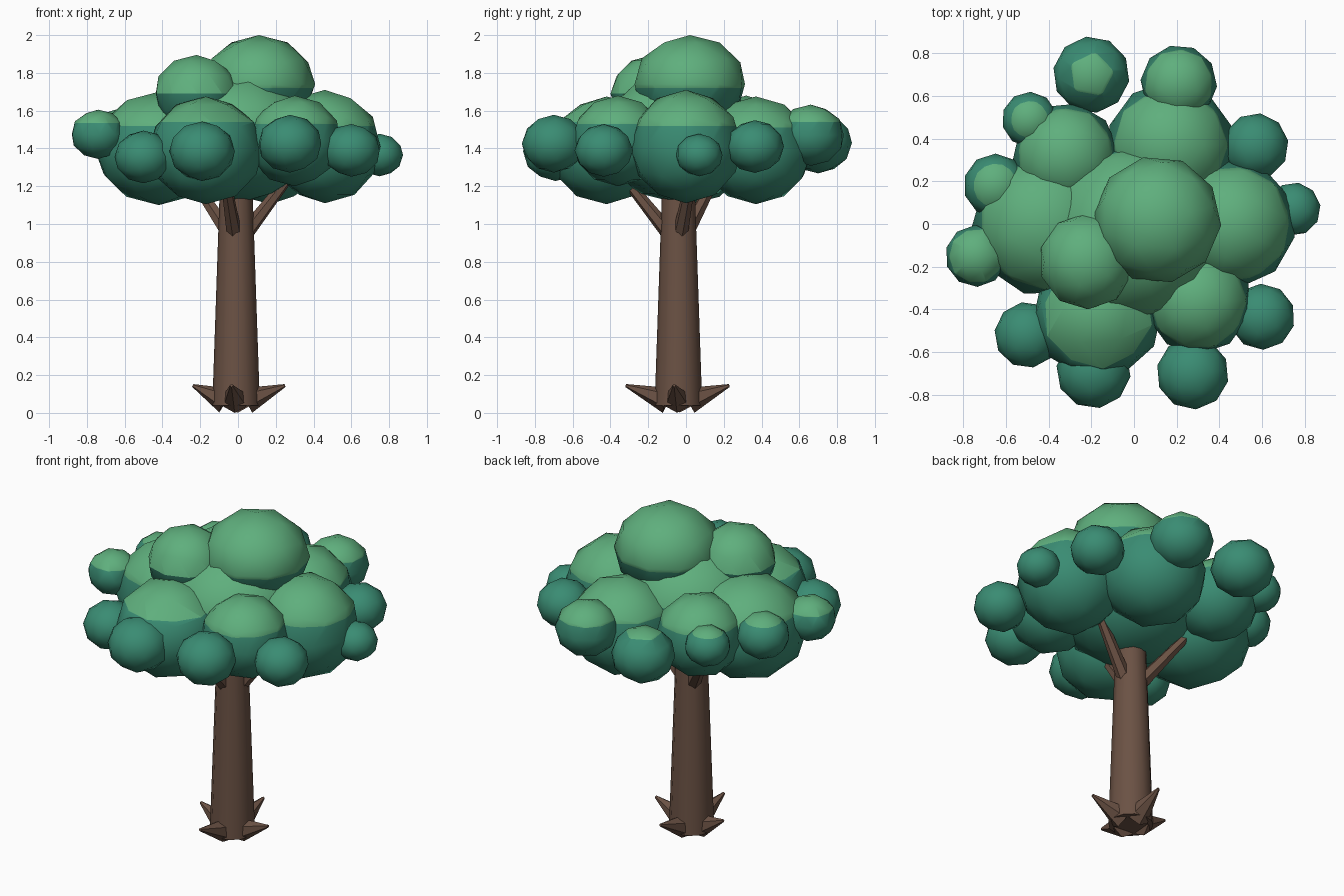
import bpy, bmesh, math, random
from mathutils import Vector, Matrix

if "Cube" in bpy.data.objects:
    bpy.data.objects.remove(bpy.data.objects["Cube"])

random.seed(4)


def material(name, rgb):
    m = bpy.data.materials.new(name)
    m.diffuse_color = (*rgb, 1)
    m.use_nodes = True
    m.node_tree.nodes["Principled BSDF"].inputs["Base Color"].default_value = m.diffuse_color
    return m


BARK = material("brown_bark", (0.147, 0.084, 0.058))
DARK = material("teal_leaves", (0.042, 0.262, 0.171))
LIGHT = material("light_green_leaves", (0.114, 0.429, 0.205))


def finish(name, bm, mats, angle):
    me = bpy.data.meshes.new(name)
    bm.to_mesh(me)
    bm.free()
    ob = bpy.data.objects.new(name, me)
    bpy.context.collection.objects.link(ob)
    for m in mats:
        me.materials.append(m)
    bpy.ops.object.select_all(action='DESELECT')
    ob.select_set(True)
    bpy.context.view_layer.objects.active = ob
    bpy.ops.object.shade_smooth_by_angle(angle=math.radians(angle))
    return ob


def taper(name, start, end, r1, r2, sides):
    """Tapered wooden limb between two points."""
    a, b = Vector(start), Vector(end)
    rot = (b - a).to_track_quat('Z', 'Y').to_matrix().to_4x4()
    bm = bmesh.new()
    bmesh.ops.create_cone(bm, cap_ends=True, segments=sides, radius1=r1, radius2=r2,
                          depth=(b - a).length,
                          matrix=Matrix.Translation((a + b) / 2) @ rot)
    return finish(name, bm, [BARK], 40)


def blob(name, x, y, z, r, rz, cut):
    """Low-poly leaf ball, light green above the cut height."""
    bm = bmesh.new()
    bmesh.ops.create_icosphere(
        bm, subdivisions=2, radius=1,
        matrix=Matrix.Translation((x, y, z))
        @ Matrix.Rotation(random.uniform(0, 6.28), 4, 'Z')
        @ Matrix.Diagonal((r, r, rz, 1)))
    if cut is not None:
        bmesh.ops.bisect_plane(bm, geom=bm.verts[:] + bm.edges[:] + bm.faces[:],
                               plane_co=(x, y, z + cut), plane_no=(0, 0, 1))
        for f in bm.faces:
            f.material_index = int(f.calc_center_median().z > z + cut)
    return finish(name, bm, [DARK, LIGHT], 60)


# Trunk
CX, CY = -0.01, -0.04
taper("trunk", (CX, CY, 0.04), (CX, CY, 1.32), 0.126, 0.082, 12)

# Spiky roots around the foot
for i, reach in enumerate((0.26, 0.27, 0.23, 0.28)):
    a = math.radians(90 * i - 5)
    c, s = math.cos(a), math.sin(a)
    taper(f"root_{i + 1}", (CX + 0.06 * c, CY + 0.06 * s, 0.066),
          (CX + reach * c, CY + reach * s, 0.145), 0.07, 0.008, 6)

# Branches reaching into the crown
branches = [((0.04, -0.03, 0.95), (0.28, 0.03, 1.26)),
            ((-0.05, 0.00, 0.95), (-0.25, 0.16, 1.25)),
            ((-0.02, -0.09, 0.95), (-0.07, -0.34, 1.26))]
for i, (p, q) in enumerate(branches):
    taper(f"branch_{i + 1}", p, q, 0.042, 0.025, 6)

# Large leaf masses: x, y, z, radius, height radius, colour cut above centre
large = [("crown_top", 0.11, 0.02, 1.74, 0.30, 0.26, -0.02),
         ("crown_upper_left", -0.22, -0.175, 1.69, 0.225, 0.205, 0.0),
         ("crown_core", 0.0, -0.04, 1.46, 0.42, 0.35, 0.08),
         ("crown_left", -0.42, 0.0, 1.40, 0.34, 0.30, 0.12),
         ("crown_front_left", -0.17, -0.42, 1.39, 0.305, 0.285, 0.15),
         ("crown_front_right", 0.30, -0.36, 1.44, 0.25, 0.24, 0.09),
         ("crown_right", 0.46, 0.0, 1.41, 0.30, 0.30, 0.11),
         ("crown_back_right", 0.17, 0.37, 1.39, 0.30, 0.285, 0.12),
         ("crown_back_left", -0.32, 0.32, 1.44, 0.25, 0.24, 0.09)]
for b in large:
    blob(*b)

# Small leaf balls around the rim: x, y, z, radius, colour cut
small = [(-0.20, 0.70, 1.43, 0.18, 0.13), (0.21, 0.66, 1.47, 0.18, 0.07),
         (0.57, 0.365, 1.41, 0.155, None), (0.75, 0.07, 1.365, 0.125, None),
         (0.60, -0.435, 1.39, 0.155, None), (0.275, -0.70, 1.425, 0.17, None),
         (-0.19, -0.69, 1.385, 0.175, None), (-0.50, -0.52, 1.355, 0.155, None),
         (-0.74, -0.15, 1.475, 0.145, 0.06), (-0.65, 0.18, 1.47, 0.15, 0.09),
         (-0.49, 0.49, 1.48, 0.13, 0.08)]
for i, (x, y, z, r, cut) in enumerate(small):
    blob(f"leaf_ball_{i + 1}", x, y, z, r, r * 0.9, cut)
